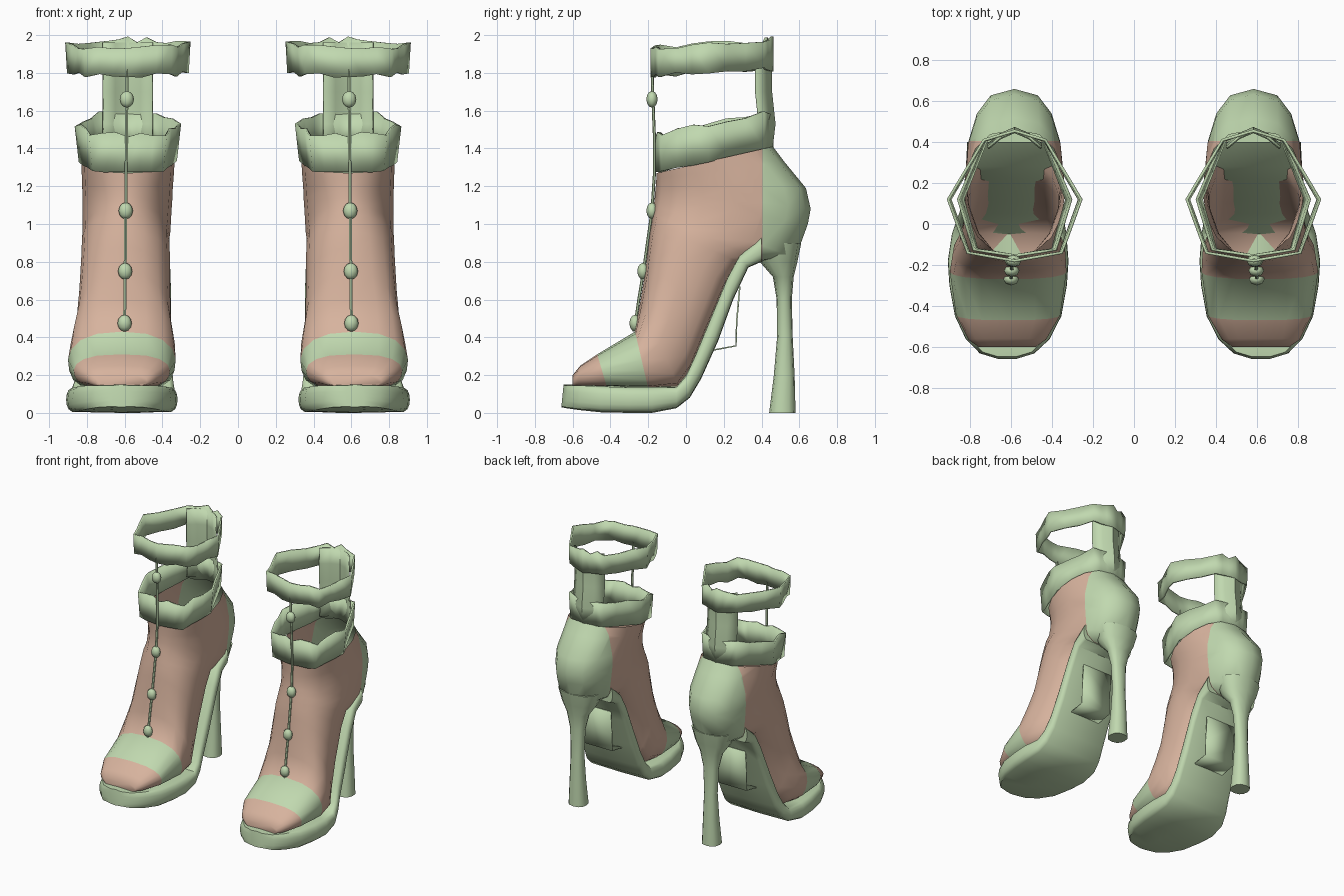
import bpy, bmesh, random
from math import sin, cos, pi
from mathutils import Vector

random.seed(4)
if "Cube" in bpy.data.objects:
    bpy.data.objects.remove(bpy.data.objects["Cube"])


def material(name, rgb):
    m = bpy.data.materials.new(name)
    m.use_nodes = True
    m.diffuse_color = (*rgb, 1)
    m.node_tree.nodes["Principled BSDF"].inputs["Base Color"].default_value = (*rgb, 1)
    return m


GREEN = material("sage_green", (0.53, 0.69, 0.43))
TAN = material("warm_tan", (0.68, 0.45, 0.34))


def finish(bm, name, thick=0, angle=35, closed=True):
    """Turn one shoe's part into an object mirrored to the other shoe."""
    if closed:
        bmesh.ops.recalc_face_normals(bm, faces=bm.faces)
    me = bpy.data.meshes.new(name)
    bm.to_mesh(me)
    bm.free()
    ob = bpy.data.objects.new(name, me)
    bpy.context.collection.objects.link(ob)
    me.materials.append(GREEN)
    me.materials.append(TAN)
    if thick:
        s = ob.modifiers.new("thickness", 'SOLIDIFY')
        s.thickness = thick
        s.offset = 0
    ob.modifiers.new("pair", 'MIRROR').use_mirror_merge = False
    bpy.ops.object.select_all(action='DESELECT')
    ob.select_set(True)
    bpy.context.view_layer.objects.active = ob
    bpy.ops.object.shade_smooth_by_angle(angle=angle * pi / 180)
    return ob


def loft(stations, n=16, cap_start=True, cap_end=True, paint=None):
    """Stations: front y, z, back y, z, half width, centre x, front and back boxiness."""
    bm = bmesh.new()
    rings = []
    for yf, zf, yb, zb, hw, cx, ef, eb in stations:
        ring = []
        for i in range(n):
            a = 2 * pi * i / n
            s, t = sin(a), (1 - cos(a)) / 2
            e = ef if t < 0.5 else eb
            x = cx + hw * (1 if s > 0 else -1) * (abs(s) if abs(s) > 1e-6 else 0) ** e
            ring.append(bm.verts.new((x, yf + (yb - yf) * t, zf + (zb - zf) * t)))
        rings.append(ring)
    for k in range(len(rings) - 1):
        a, b = rings[k], rings[k + 1]
        for i in range(n):
            j = (i + 1) % n
            f = bm.faces.new((a[i], a[j], b[j], b[i]))
            f.material_index = paint(k) if paint else 0
    for ring, cap in ((rings[0], cap_start), (rings[-1], cap_end)):
        if cap:
            bm.faces.new(ring).material_index = paint(0) if paint else 0
    return bm


# Foot, leg and heel counter as one open shell
upper = loft([
    (-.60, .20, -.60, .14, .14, .62, .6, .3),
    (-.56, .25, -.57, .14, .19, .62, .6, .3),
    (-.47, .31, -.42, .14, .255, .615, .7, .3),
    (-.27, .43, -.20, .13, .285, .615, .8, .3),
    (-.24, .60, -.04, .14, .275, .61, .85, .3),
    (-.215, .75, .03, .23, .25, .605, .9, .35),
    (-.20, .88, .11, .42, .24, .60, .9, .4),
    (-.19, .96, .22, .68, .235, .595, .9, .45),
    (-.182, 1.0, .30, .79, .232, .595, .9, .5),
    (-.177, 1.05, .42, .80, .232, .595, .9, .6),
    (-.17, 1.1, .58, .82, .232, .59, .9, .7),
    (-.165, 1.14, .645, 1.0, .235, .587, .9, .75),
    (-.163, 1.17, .66, 1.08, .237, .585, .9, .75),
    (-.16, 1.2, .635, 1.19, .24, .585, .9, .75),
    (-.157, 1.24, .52, 1.33, .245, .583, .9, .75),
    (-.155, 1.27, .46, 1.41, .247, .583, .9, .75),
], cap_end=False, paint=lambda k: 0 if k == 2 else 1)
bmesh.ops.bisect_plane(upper, geom=upper.verts[:] + upper.edges[:] + upper.faces[:],
                       plane_co=(0, .405, 0), plane_no=(0, 1, 0))
for f in upper.faces:
    if f.calc_center_median().y > .405:
        f.material_index = 0
finish(upper, "foot_and_heel_counter", angle=50)

# Platform sole continuing up the arch
sole = [
    (-.648, .15, -.66, .03, .05, .62), (-.625, .15, -.635, .025, .135, .62),
    (-.56, .15, -.565, .015, .205, .617), (-.45, .145, -.45, .003, .26, .615),
    (-.30, .14, -.30, 0, .287, .615), (-.18, .14, -.18, 0, .295, .615),
    (-.05, .14, -.05, .025, .28, .61), (0, .20, .02, .08, .265, .605),
    (.05, .31, .08, .18, .25, .60), (.12, .48, .17, .38, .242, .595),
    (.22, .72, .25, .60, .235, .59), (.28, .83, .33, .77, .23, .59),
    (.40, .94, .40, .80, .225, .59),
]
finish(loft([s + (.12, .12) for s in sole]), "platform_sole", angle=40)

# Flared high heel
heel = [
    (0, .44, .58, .07), (.2, .465, .575, .058), (.4, .482, .565, .05), (.6, .48, .56, .06),
    (.72, .46, .57, .09), (.8, .39, .59, .14), (.9, .36, .61, .17),
]
finish(loft([(a, z, b, z, w, .585, .7, .7) for z, a, b, w in heel], n=12), "heel", angle=45)

# Bent flap under the arch
bm = bmesh.new()
rows = [[bm.verts.new((.59 + side * .13, y, z)) for side in (-1, 1)]
        for y, z in ((.13, .33), (.265, .355), (.268, .48), (.285, .67))]
for a, b in zip(rows, rows[1:]):
    bm.faces.new((a[0], a[1], b[1], b[0]))
finish(bm, "arch_flap", thick=.008)


def band(name, half, low, high, flare, ragged_low):
    """Ragged strap around the ankle; half is the outline from back to front."""
    outline = half + [(-x, y) for x, y in half[-2:0:-1]]
    bm = bmesh.new()
    pts = []
    for i, (x, y) in enumerate(outline):
        x2, y2 = outline[(i + 1) % len(outline)]
        for t in (0, 1 / 3, 2 / 3):
            px, py = x + (x2 - x) * t, y + (y2 - y) * t
            lo = low(py) + random.uniform(-1, 1) * ragged_low
            hi = high(py) + random.uniform(-.015, .015)
            pts.append((bm.verts.new((.583 + px * flare, py, lo)),
                        bm.verts.new((.583 + px, py, hi))))
    for a, b in zip(pts, pts[1:] + pts[:1]):
        bm.faces.new((a[0], b[0], b[1], a[1]))
    return finish(bm, name, thick=.014, angle=30)


# Lower cuff and upper ankle strap
band("ankle_cuff", [(0, .455), (.15, .41), (.275, .12), (.2, -.125), (0, -.155)],
     lambda y: 1.305 + .22 * y, lambda y: 1.505 + .2 * y, .92, .006)
band("ankle_strap", [(0, .455), (.15, .41), (.325, .12), (.23, -.14), (0, -.18)],
     lambda y: 1.795 + .05 * y, lambda y: 1.945 + .07 * y + (.012 if y > .44 else 0), .97, .012)

# Upright strip joining cuff and strap at the back
bm = bmesh.new()
rows = [[bm.verts.new((.583 + x, y - d, z)) for x, d in ((-.13, .08), (-.07, .03), (0, 0), (.07, .03), (.13, .08))]
        for y, z in ((.455, 1.42), (.468, 1.53), (.45, 1.7), (.45, 1.84), (.455, 1.96))]
for a, b in zip(rows, rows[1:]):
    for i in range(4):
        bm.faces.new((a[i], a[i + 1], b[i + 1], b[i]))
finish(bm, "back_strip", thick=.012)

# Front cord and its beads
cord = [(-.275, .43), (-.25, .6), (-.225, .75), (-.207, .88), (-.18, 1.07),
        (-.167, 1.27), (-.168, 1.48), (-.175, 1.66), (-.18, 1.82)]
finish(loft([(y - .008, z, y + .008, z, .009, .605 - .01 * z, .9, .9) for y, z in cord], n=6), "front_cord")
bm = bmesh.new()
for y, z in ((-.27, .475), (-.228, .75), (-.18, 1.07), (-.18, 1.66)):
    made = bmesh.ops.create_uvsphere(bm, u_segments=8, v_segments=6, radius=.04)["verts"]
    for v in made:
        v.co = Vector((v.co.x * .95 + .605 - .01 * z, v.co.y * .75 + y, v.co.z * 1.1 + z))
finish(bm, "front_beads", angle=60)
